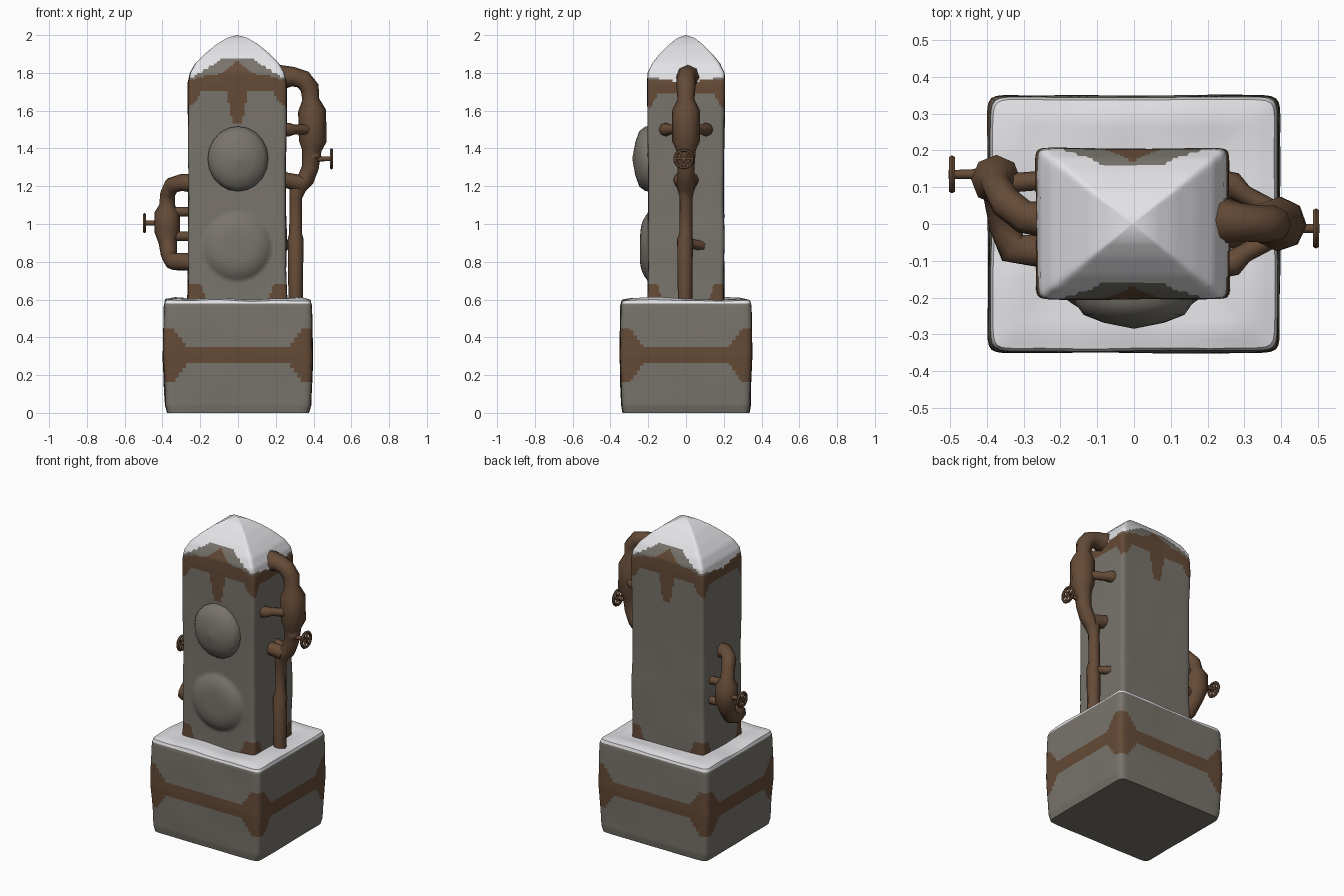
import bpy, bmesh, math
from mathutils import Vector, noise

if "Cube" in bpy.data.objects:
    bpy.data.objects.remove(bpy.data.objects["Cube"])


def material(name, rgb):
    m = bpy.data.materials.new(name)
    m.diffuse_color = (*rgb, 1)
    m.use_nodes = True
    m.node_tree.nodes["Principled BSDF"].inputs["Base Color"].default_value = m.diffuse_color
    return m


STONE = material("grey_stone", (0.19, 0.175, 0.15))
RUST = material("rusty_metal", (0.13, 0.07, 0.038))
SNOW = material("snow", (0.80, 0.80, 0.83))


def clamp(v):
    return max(0.0, min(1.0, v))


def finish(ob, angle=40):
    bpy.ops.object.select_all(action='DESELECT')
    ob.select_set(True)
    bpy.context.view_layer.objects.active = ob
    bpy.ops.object.shade_smooth_by_angle(angle=math.radians(angle))


def new_object(name, bm, mats):
    bmesh.ops.recalc_face_normals(bm, faces=bm.faces)
    me = bpy.data.meshes.new(name)
    bm.to_mesh(me)
    bm.free()
    for m in mats:
        me.materials.append(m)
    ob = bpy.data.objects.new(name, me)
    bpy.context.collection.objects.link(ob)
    finish(ob)
    return ob


def block(name, keys, rule, warp, per_side=40, p=24):
    """Loft of nearly square rings; rule(side, t, z) picks the colour of a face."""
    rings = [keys[0]]
    for a, b in zip(keys, keys[1:]):
        n = math.ceil(max(abs(b[0] - a[0]), abs(b[1] - a[1]) * 0.4) / 0.0125)
        for i in range(1, n + 1):
            rings.append([a[c] + (b[c] - a[c]) * i / n for c in range(3)])
    outline = []
    for side in range(4):
        for i in range(per_side):
            t = -1 + 2 * i / per_side
            x, y = ((t, -1), (1, t), (-t, 1), (-1, -t))[side]
            s = (abs(x) ** p + abs(y) ** p) ** (-1 / p)
            outline.append((x * s, y * s))
    bm = bmesh.new()
    rows = [[bm.verts.new(warp(Vector((x * hx, y * hy, z)))) for x, y in outline]
            for z, hx, hy in rings]
    n = len(outline)
    for r in range(len(rows) - 1):
        for j in range(n):
            k = (j + 1) % n
            f = bm.faces.new((rows[r][j], rows[r][k], rows[r + 1][k], rows[r + 1][j]))
            t = -1 + 2 * (j % per_side + 0.5) / per_side
            z = (rings[r][0] + rings[r + 1][0]) / 2
            f.material_index = rule(j // per_side, abs(t), z)
    bm.faces.new(rows[0])
    top = bm.faces.new(rows[-1])
    top.material_index = 2
    return new_object(name, bm, (STONE, RUST, SNOW))


def wobble(v, amount):
    return noise.noise(v * 4.5 + Vector((3.1, 7.7, 1.3))) * amount


# Base block with a rust strap and snow on its top
def base_rule(side, a, z):
    if z > 0.575:
        return 2
    d = (1 - a) * (0.39 if side % 2 == 0 else 0.35)
    return 1 if abs(z - 0.305) < 0.04 + 0.1 * clamp((0.13 - d) / 0.08) else 0


def base_warp(v):
    w = wobble(v, 0.012)
    out = v.copy()
    out.x *= 1 + w
    out.y *= 1 + w
    if v.z > 0.58:
        out.z += w
    return out


block("base_block",
      [(0, .001, .001), (0, .375, .335), (.04, .386, .342), (.3, .398, .351),
       (.57, .39, .346), (.595, .382, .338), (.605, .33, .29), (.592, .001, .001)],
      base_rule, base_warp)


# Column with a snow-capped dome, rust band and drips
def column_rule(side, a, z):
    if side % 2 == 0:
        snow = 1.88 - 0.10 * clamp((a - 0.4) / 0.5)
        high = 1.79 + 0.08 * clamp(1 - a / 0.4) - 0.03 * clamp((a - 0.6) / 0.4)
        low = 1.70 - 0.17 * clamp((0.22 - a) / 0.12)
    else:
        snow = 1.745 + 0.035 * a
        high, low = 1.76, 1.69
    low -= 0.07 * clamp((a - 0.72) / 0.18)
    if z > snow:
        return 2
    if low < z < high or z < 0.59 + 0.09 * clamp((a - 0.6) / 0.15):
        return 1
    return 0


def column_warp(v):
    out = v.copy()
    w = wobble(v, 0.02) * clamp((1.95 - v.z) / 0.2)
    out.x = v.x * (1 + w) - 0.004
    out.y *= 1 + w
    r = math.hypot(v.x, v.z - 0.88) / 0.18
    if v.y < -0.19 and r < 1:                 # worn swelling low on the front
        out.y -= 0.042 * (1 - r ** 4)
    return out


block("column",
      [(.56, .263, .203), (1.2, .258, .2), (1.74, .262, .206), (1.80, .25, .204),
       (1.85, .222, .18), (1.90, .172, .14), (1.95, .112, .09), (1.985, .055, .045),
       (2.0, .001, .001)], column_rule, column_warp)

# Round boss on the front
bm = bmesh.new()
boss_rings = []
for y, r in ((-.18, .165), (-.215, .163), (-.247, .14), (-.268, .085), (-.284, .004)):
    boss_rings.append([bm.verts.new((r * .98 * math.cos(i * math.tau / 20), y,
                                     1.345 + r * 1.05 * math.sin(i * math.tau / 20)))
                       for i in range(20)])
for a, b in zip(boss_rings, boss_rings[1:]):
    for i in range(20):
        k = (i + 1) % 20
        bm.faces.new((a[i], a[k], b[k], b[i]))
bm.faces.new(boss_rings[-1])
new_object("front_boss", bm, (STONE,))


# Pipes swept along points of (x, y, z, radius)
def tube(name, pts):
    cu = bpy.data.curves.new(name, 'CURVE')
    cu.dimensions = '3D'
    cu.bevel_depth = 1.0
    cu.bevel_resolution = 2
    cu.use_fill_caps = True
    sp = cu.splines.new('POLY')
    sp.points.add(len(pts) - 1)
    for q, (x, y, z, r) in zip(sp.points, pts):
        q.co = (x, y, z, 1)
        q.radius = r
    cu.materials.append(RUST)
    ob = bpy.data.objects.new(name, cu)
    bpy.context.collection.objects.link(ob)
    bpy.ops.object.select_all(action='DESELECT')
    ob.select_set(True)
    bpy.context.view_layer.objects.active = ob
    bpy.ops.object.convert(target='MESH')
    finish(bpy.context.object, 50)


tube("right_pipe", [
    (.22, .01, 1.775, .068), (.29, .005, 1.78, .052), (.345, 0, 1.765, .05),
    (.38, 0, 1.72, .05), (.385, 0, 1.66, .045), (.392, 0, 1.60, .074),
    (.396, 0, 1.44, .074), (.39, 0, 1.39, .052), (.383, 0, 1.30, .045),
    (.36, 0, 1.24, .046), (.315, 0, 1.20, .05), (.306, 0, 1.14, .034),
    (.305, 0, .95, .034), (.305, -.005, .92, .042), (.305, -.005, .59, .038)])
for label, s in (("front", -1), ("back", 1)):
    tube("right_bracket_" + label, [(.39, s * .03, 1.5, .028), (.30, s * .08, 1.5, .026),
                                    (.27, s * .105, 1.5, .036), (.24, s * .11, 1.5, .036)])
    tube("right_elbow_bracket_" + label, [(.33, s * .01, 1.215, .045),
                                          (.24, s * .03, 1.235, .04)])
tube("right_lower_bracket", [(.305, 0, .9, .022), (.24, .085, .885, .028)])

tube("left_pipe", [
    (-.23, .01, 1.215, .05), (-.30, .02, 1.22, .045), (-.35, .06, 1.205, .044),
    (-.372, .10, 1.16, .04), (-.375, .115, 1.10, .042), (-.375, .12, 1.06, .068),
    (-.375, .12, .96, .068), (-.372, .11, .90, .048), (-.365, .07, .84, .044),
    (-.35, -.01, .805, .044), (-.33, -.065, .80, .048), (-.23, -.075, .80, .05)])
for label, z in (("upper", 1.065), ("lower", .935)):
    tube("left_bracket_" + label, [(-.36, .11, z, .026), (-.23, .12, z, .026)])


# Valve handwheels facing sideways
def handwheel(label, sx, y, z, r):
    x = sx * .495
    ring = [(x, y + r * math.cos(i * math.tau / 14), z + r * math.sin(i * math.tau / 14))
            for i in range(14)]
    bpy.ops.mesh.primitive_torus_add(major_segments=14, minor_segments=6,
                                     major_radius=r, minor_radius=.009,
                                     location=(x, y, z), rotation=(0, math.pi / 2, 0))
    ob = bpy.context.object
    ob.name = label + "_handwheel"
    ob.data.materials.append(RUST)
    finish(ob)
    for i in range(3):
        a = i * math.pi / 3
        dy, dz = r * math.cos(a), r * math.sin(a)
        tube(f"{label}_spoke_{i}", [(x, y - dy, z - dz, .007), (x, y + dy, z + dz, .007)])
    tube(label + "_valve_stem", [(sx * .40, y, z, .022), (sx * .445, y, z, .013),
                                 (sx * .504, y, z, .012)])


handwheel("right", 1, -.012, 1.345, .047)
handwheel("left", -1, .135, 1.005, .044)
tube("right_valve_neck", [(.39, 0, 1.42, .045), (.40, -.01, 1.345, .04)])
